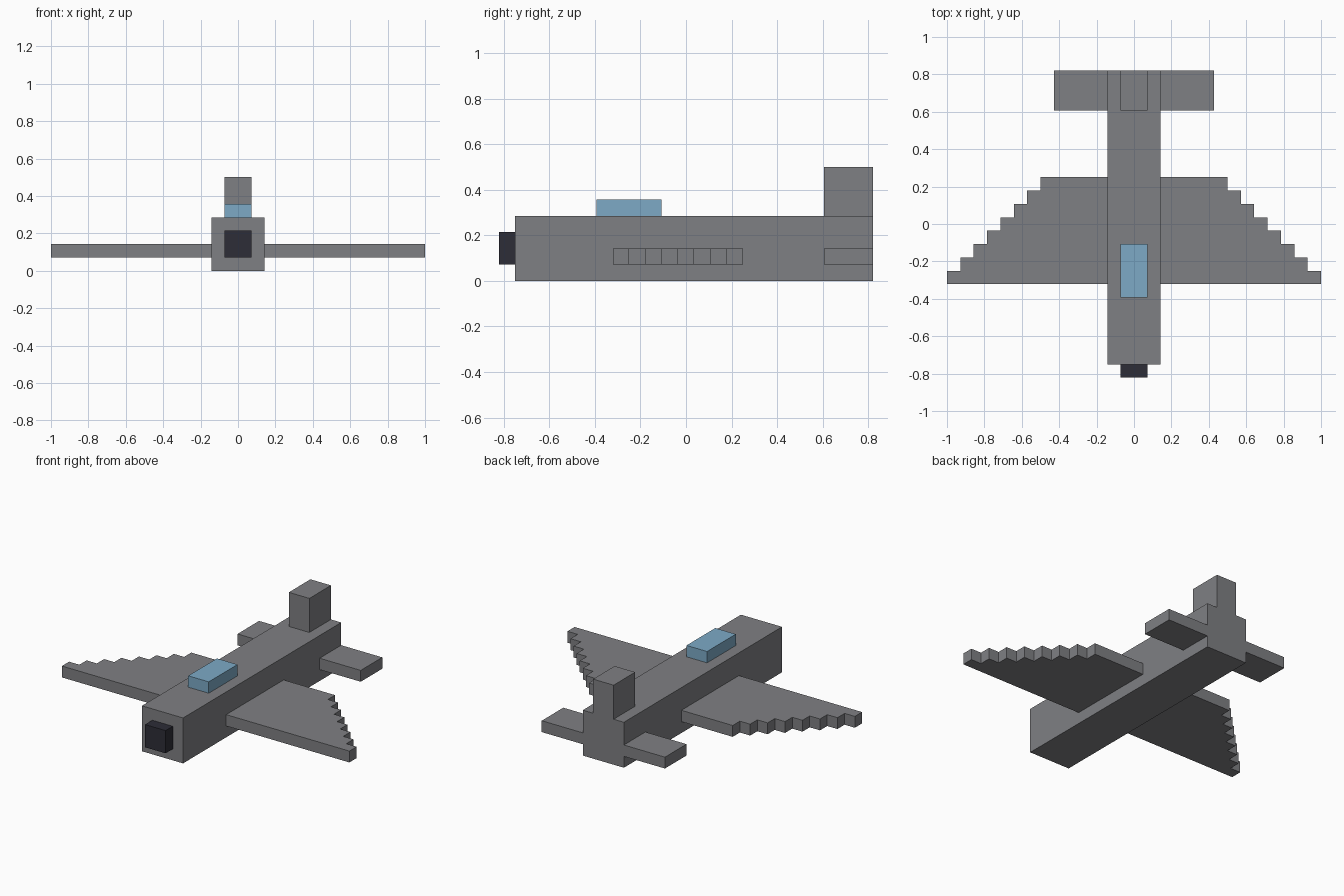
import bpy
import bmesh

if "Cube" in bpy.data.objects:
    bpy.data.objects.remove(bpy.data.objects["Cube"])

U = 1 / 14        # block size
Y0 = -11.5        # nose tip, in blocks


def material(name, rgb):
    m = bpy.data.materials.new(name)
    m.diffuse_color = (*rgb, 1)
    m.use_nodes = True
    m.node_tree.nodes["Principled BSDF"].inputs["Base Color"].default_value = m.diffuse_color
    return m


grey = material("hull grey", (0.212, 0.214, 0.227))
glass = material("canopy blue", (0.205, 0.402, 0.565))
dark = material("nose black", (0.026, 0.026, 0.038))


def prism(name, outline, z0, z1, mat):
    """Extrude a plan outline (in blocks, y from the nose) between two heights."""
    bm = bmesh.new()
    face = bm.faces.new([bm.verts.new((x * U, (y + Y0) * U, z0 * U)) for x, y in outline])
    top = bmesh.ops.extrude_face_region(bm, geom=[face])["geom"]
    bmesh.ops.translate(bm, vec=(0, 0, (z1 - z0) * U),
                        verts=[v for v in top if isinstance(v, bmesh.types.BMVert)])
    bmesh.ops.recalc_face_normals(bm, faces=bm.faces)
    mesh = bpy.data.meshes.new(name)
    bm.to_mesh(mesh)
    bm.free()
    mesh.materials.append(mat)
    obj = bpy.data.objects.new(name, mesh)
    bpy.context.collection.objects.link(obj)
    return obj


def box(name, x0, x1, y0, y1, z0, z1, mat):
    return prism(name, [(x0, y0), (x1, y0), (x1, y1), (x0, y1)], z0, z1, mat)


# Body, nose, canopy and fin
box("fuselage", -2, 2, 1, 23, 0, 4, grey)
box("nose", -1, 1, 0, 1, 1, 3, dark)
box("canopy", -1, 1, 6, 10, 4, 5, glass)
box("tail_fin", -1, 1, 20, 23, 4, 7, grey)

# Stepped wing outline: each row back is one block shorter
steps = [(14 - i, 7 + i + e) for i in range(8) for e in (0, 1)]
wing = [(2, 7)] + steps + [(2, 15)]
tail = [(2, 20), (6, 20), (6, 23), (2, 23)]

# Wings and tailplanes on both sides
for side, s in (("right", 1), ("left", -1)):
    prism(side + "_wing", [(s * x, y) for x, y in wing], 1, 2, grey)
    prism(side + "_tailplane", [(s * x, y) for x, y in tail], 1, 2, grey)
